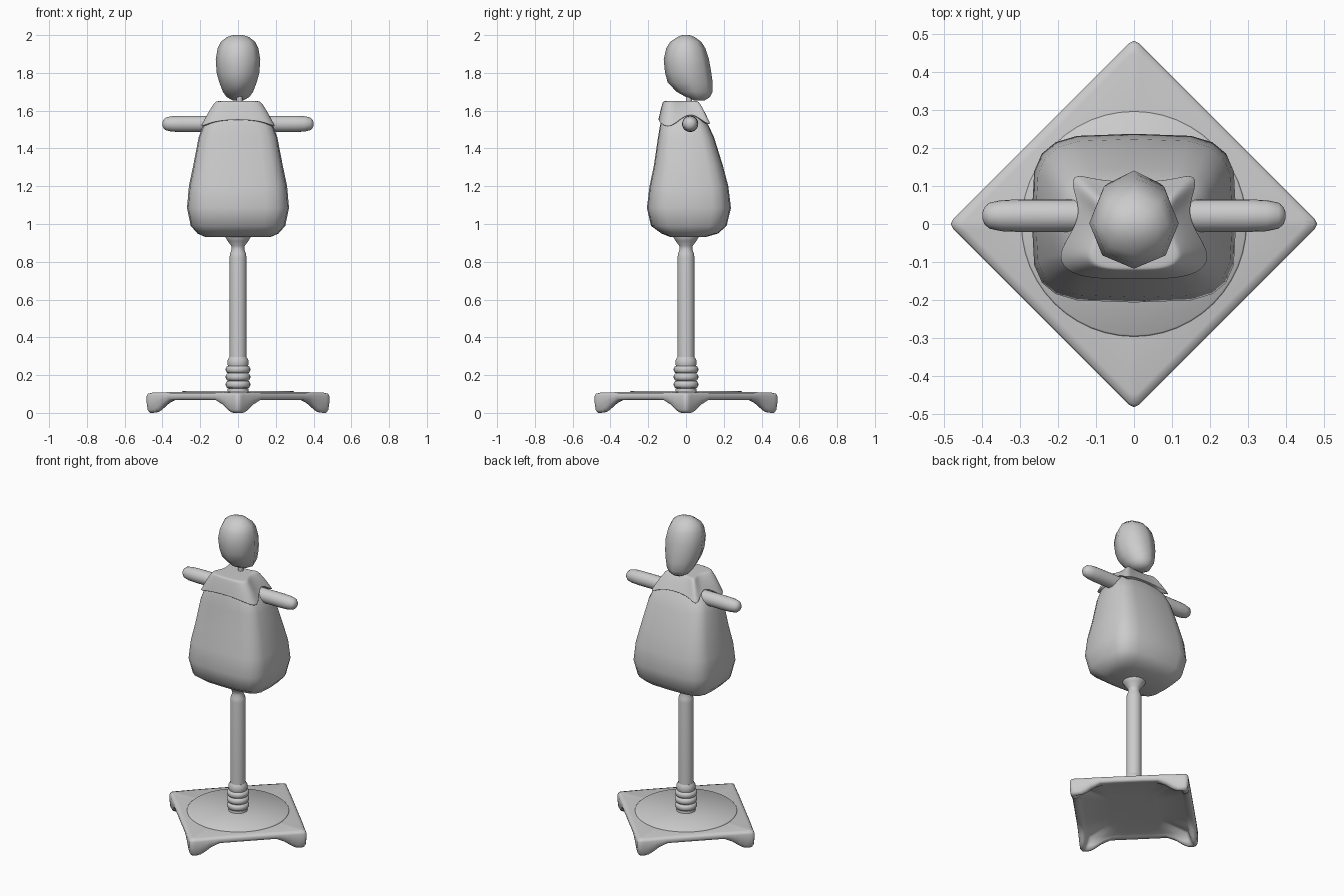
import bpy, bmesh, math


def skin(name, rings, angle=50):
    """Bridge closed point rings bottom to top, cap both ends, shade smooth."""
    bm = bmesh.new()
    loops = [[bm.verts.new(p) for p in r] for r in rings]
    n = len(loops[0])
    for a, b in zip(loops, loops[1:]):
        for i in range(n):
            j = (i + 1) % n
            bm.faces.new((a[i], a[j], b[j], b[i]))
    bm.faces.new(loops[0][::-1])
    bm.faces.new(loops[-1])
    bmesh.ops.recalc_face_normals(bm, faces=bm.faces)
    me = bpy.data.meshes.new(name)
    bm.to_mesh(me)
    bm.free()
    me.shade_smooth()
    me.set_sharp_from_angle(angle=math.radians(angle))
    ob = bpy.data.objects.new(name, me)
    bpy.context.collection.objects.link(ob)
    return ob


def oval(z, hx, y0, y1, n=2.0, sides=24):
    """Superellipse ring at height z."""
    pts = []
    for i in range(sides):
        t = 2 * math.pi * i / sides
        c, s = math.cos(t), math.sin(t)
        x = hx * math.copysign(abs(c) ** (2 / n), c)
        y = (y0 + y1) / 2 + (y1 - y0) / 2 * math.copysign(abs(s) ** (2 / n), s)
        pts.append((x, y, z))
    return pts


def lathe(name, profile, sides=24, angle=50):
    return skin(name, [oval(z, r, -r, r, 2, sides) for r, z in profile], angle)


# base: diamond plate with arched sides running down into four corner feet
corners = [(0.49, 0), (0, 0.49), (-0.49, 0), (0, -0.49)]
ts = [-0.95, -0.9, -0.84, -0.76, -0.66, -0.5, -0.25, 0,
      0.25, 0.5, 0.66, 0.76, 0.84, 0.9, 0.95]
outline = []
for k in range(4):
    (ax, ay), (bx, by) = corners[k], corners[(k + 1) % 4]
    outline.append((ax, ay, 1.0))
    for t in ts:
        u = (t + 1) / 2
        outline.append((ax + (bx - ax) * u, ay + (by - ay) * u, abs(t)))


def plate_ring(scale, z_mid, z_foot):
    ring = []
    for x, y, t in outline:
        f = min(max((t - 0.5) / 0.4, 0), 1)
        f = f * f * (3 - 2 * f)
        s = scale * (0.986 if t == 1.0 else 1)
        ring.append((x * s, y * s, z_mid + (z_foot - z_mid) * f))
    return ring


skin("base_plate", [plate_ring(0.4, 0.08, 0.08), plate_ring(0.84, 0.078, 0.07),
                    plate_ring(0.88, 0.073, 0.025), plate_ring(0.92, 0.069, 0.003),
                    plate_ring(0.965, 0.068, 0.0), plate_ring(0.99, 0.073, 0.016),
                    plate_ring(1.0, 0.083, 0.05), plate_ring(1.0, 0.095, 0.09),
                    plate_ring(0.985, 0.104, 0.102), plate_ring(0.93, 0.11, 0.108),
                    plate_ring(0.4, 0.11, 0.11)], 70)
lathe("base_disc", [(0.297, 0.10), (0.297, 0.112), (0.293, 0.116)], 48)

# pole with ring mouldings at the foot
lathe("pole", [(0.045, 0.1), (0.045, 0.82), (0.042, 0.845), (0.033, 0.865),
               (0.036, 0.885), (0.055, 0.91), (0.07, 0.935), (0.07, 0.96)])
for i, z in enumerate((0.15, 0.19, 0.23)):
    lathe(f"pole_ring_{i + 1}", [(0.046, z - 0.021), (0.059, z - 0.017), (0.065, z - 0.006),
                                 (0.065, z + 0.006), (0.059, z + 0.017), (0.046, z + 0.021)])
lathe("pole_foot", [(0.058, 0.1), (0.055, 0.13)])
lathe("pole_sleeve", [(0.052, 0.245), (0.056, 0.26), (0.055, 0.28), (0.046, 0.295)])

# torso: stuffed boxy sack
torso = [(0.93, 0.17, -0.08, 0.10), (0.95, 0.215, -0.13, 0.17), (0.99, 0.25, -0.185, 0.215),
         (1.085, 0.27, -0.207, 0.238), (1.2, 0.26, -0.193, 0.224), (1.31, 0.237, -0.17, 0.195),
         (1.46, 0.208, -0.148, 0.148), (1.52, 0.185, -0.138, 0.12), (1.56, 0.155, -0.128, 0.095),
         (1.60, 0.11, -0.115, 0.07), (1.635, 0.07, -0.09, 0.04)]
skin("torso", [oval(*r, 4.0, 20) for r in torso], 80)

# shoulder cape: wavy hem, raised over the arms
half = [(0, -0.147, 1.55), (0.1, -0.147, 1.545), (0.175, -0.133, 1.525), (0.207, -0.09, 1.505),
        (0.18, -0.04, 1.545), (0.145, 0.02, 1.585), (0.155, 0.07, 1.56), (0.17, 0.117, 1.525),
        (0.152, 0.135, 1.525), (0.1, 0.118, 1.55), (0, 0.112, 1.56)]
hem = half + [(-x, y, z) for x, y, z in half[-2:0:-1]]


def cape_ring(f, bulge, dz=0.0):
    """Blend from the hem (f=0) to the flat top (f=1)."""
    out = []
    for x, y, z in hem:
        tx, ty = x * 0.58, -0.12 + (y + 0.147) * 0.66
        out.append((x + (tx - x) * f * (1 - bulge), y + (ty - y) * f * (1 - bulge),
                    z + (1.65 - z) * f + dz))
    return out


inner = [(x * 0.93, y * 0.93, z + 0.006) for x, y, z in hem]
top = [(x * 0.8, -0.02 + (y + 0.02) * 0.8, 1.651) for x, y, z in cape_ring(1, 0)]
cape = skin("shoulder_cape", [inner, cape_ring(0, 0), cape_ring(0.12, 0.1), cape_ring(0.55, 0.15),
                              cape_ring(0.93, 0.08), cape_ring(1, 0), top], 180)
sub = cape.modifiers.new("smooth", "SUBSURF")
sub.levels = sub.render_levels = 2

# arms: short rounded pegs
for side, name in ((1, "right_arm"), (-1, "left_arm")):
    arm = lathe(name, [(0.043, 0.08), (0.043, 0.3), (0.041, 0.35), (0.034, 0.382),
                       (0.022, 0.395), (0.008, 0.4)], 20)
    arm.rotation_euler = (0, side * math.pi / 2, 0)
    arm.location = (0, 0.022, 1.53)

# neck pin and tilted eight-sided head
neck = lathe("neck", [(0.016, 1.62), (0.016, 1.72)], 12)
neck.location = (0.008, 0.015, 0)
head = [(1.655, 0.03, 0.04, 0.10), (1.672, 0.06, 0.0, 0.127), (1.70, 0.08, -0.05, 0.141),
        (1.75, 0.099, -0.097, 0.141), (1.80, 0.113, -0.111, 0.134), (1.87, 0.118, -0.118, 0.122),
        (1.93, 0.108, -0.105, 0.103), (1.965, 0.09, -0.083, 0.08), (1.99, 0.058, -0.045, 0.045),
        (2.0, 0.025, -0.02, 0.02)]
skin("head", [oval(*r, 2.0, 8) for r in head], 80)
